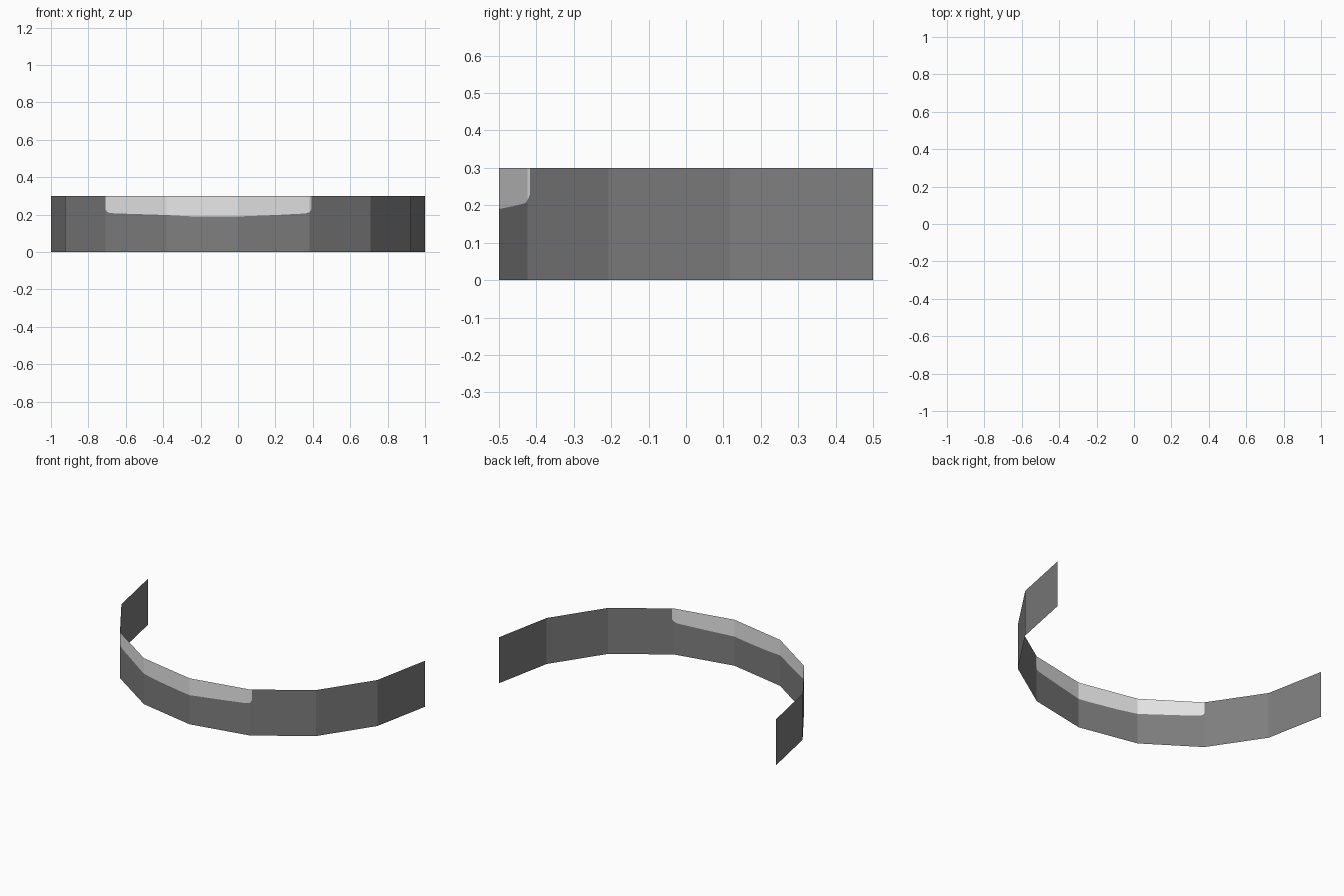
import bpy, math

if "Cube" in bpy.data.objects:
    bpy.data.objects.remove(bpy.data.objects["Cube"])

HEIGHT = 0.30
SIDES = 8

def material(name, v):
    m = bpy.data.materials.new(name)
    m.diffuse_color = (v, v, v, 1)
    m.use_nodes = True
    m.node_tree.nodes["Principled BSDF"].inputs["Base Color"].default_value = m.diffuse_color
    return m

# Half-ring plan: eight straight sides, bulging to the front
ring = [(math.cos(math.pi + math.pi * i / SIDES),
         0.5 + math.sin(math.pi + math.pi * i / SIDES)) for i in range(SIDES + 1)]

# Lower edge of the light painted band (x, z), with rounded ends
edge = [(ring[2][0], 0.225), (-0.70, 0.215), (-0.685, 0.209), (-0.66, 0.207),
        (ring[3][0], 0.198), (-0.25, 0.191), (-0.1, 0.189), (0.0, 0.190),
        (0.2, 0.198), (ring[5][0] - 0.025, 0.206), (ring[5][0], 0.213), (0.392, 0.228)]

def interp(table, x):
    for (x0, v0), (x1, v1) in zip(table, table[1:]):
        if x0 - 1e-6 <= x <= x1 + 1e-6:
            return v0 + (v1 - v0) * (x - x0) / (x1 - x0)
    return None

# Columns at every ring corner and every band point
xs = sorted([p[0] for p in ring] + [p[0] for p in edge])
cols = [xs[0]]
for x in xs[1:]:
    if x - cols[-1] > 1e-4:
        cols.append(x)

verts, faces, mats = [], [], []
for x in cols:
    y = interp(ring, x)
    z = interp(edge, x)
    if z is None:
        z = edge[0][1] if x < 0 else edge[-1][1]
    verts += [(x, y, 0), (x, y, z), (x, y, HEIGHT)]

for i in range(len(cols) - 1):
    a, b = 3 * i, 3 * i + 3
    mid = (cols[i] + cols[i + 1]) / 2
    in_band = edge[0][0] < mid < edge[-1][0]
    faces += [(a, b, b + 1, a + 1), (a + 1, b + 1, b + 2, a + 2)]
    mats += [0, 1 if in_band else 0]

# Curved wall, a single sheet
mesh = bpy.data.meshes.new("curved_wall")
mesh.from_pydata(verts, [], faces)
mesh.materials.append(material("dark grey", 0.21))
mesh.materials.append(material("light grey", 0.80))
for p, m in zip(mesh.polygons, mats):
    p.material_index = m
    p.use_smooth = False
mesh.update()
obj = bpy.data.objects.new("curved_wall", mesh)
bpy.context.collection.objects.link(obj)
